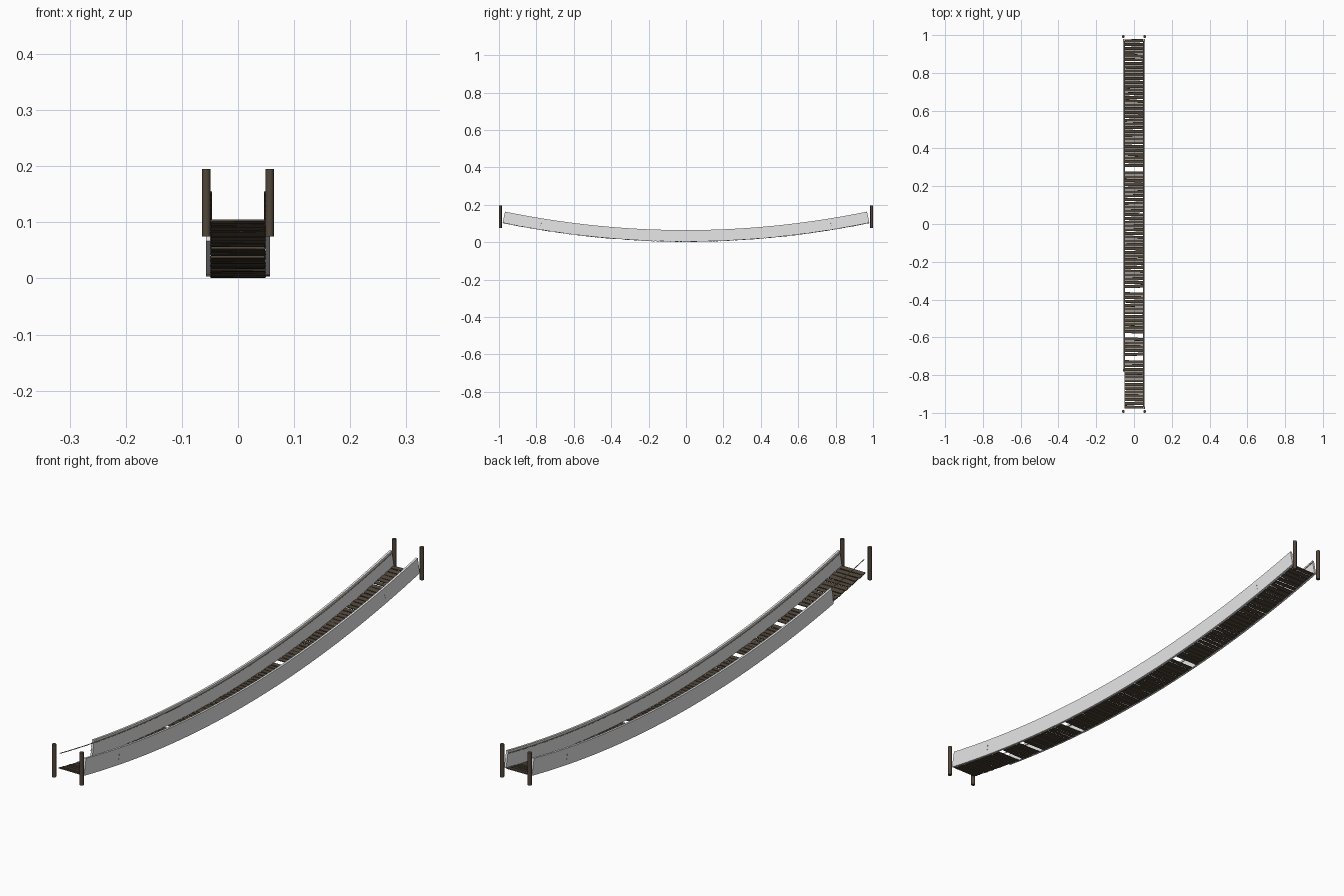
import bpy, bmesh, math, random
from mathutils import Matrix

random.seed(4)
if "Cube" in bpy.data.objects:
    bpy.data.objects.remove(bpy.data.objects["Cube"])


def material(name, rgb):
    m = bpy.data.materials.new(name)
    m.use_nodes = True
    m.diffuse_color = (*rgb, 1)
    m.node_tree.nodes["Principled BSDF"].inputs["Base Color"].default_value = (*rgb, 1)
    return m


WOOD = material("dark wood", (0.082, 0.062, 0.043))
ROPE = material("tan rope", (0.34, 0.26, 0.16))
NET = material("pale netting", (0.8, 0.8, 0.8))

END = 0.98


def slope(y):
    return math.atan(0.2 * y / END ** 2)


def above_deck(x, y, h):
    """Point at height h, square to the sagging deck line."""
    a = slope(y)
    return (x, y - h * math.sin(a), 0.0033 + 0.1 * (y / END) ** 2 + h * math.cos(a))


def span(y0, y1, n=40):
    return [y0 + (y1 - y0) * i / n for i in range(n + 1)]


def finish(name, bm, mat):
    bmesh.ops.recalc_face_normals(bm, faces=bm.faces)
    me = bpy.data.meshes.new(name)
    bm.to_mesh(me)
    bm.free()
    ob = bpy.data.objects.new(name, me)
    bpy.context.collection.objects.link(ob)
    me.materials.append(mat)
    return ob


def rope(name, points, radius):
    cu = bpy.data.curves.new(name, "CURVE")
    cu.dimensions = "3D"
    cu.bevel_depth = radius
    cu.bevel_resolution = 1
    cu.use_fill_caps = True
    sp = cu.splines.new("POLY")
    sp.points.add(len(points) - 1)
    for p, co in zip(sp.points, points):
        p.co = (*co, 1)
    cu.materials.append(ROPE)
    ob = bpy.data.objects.new(name, cu)
    bpy.context.collection.objects.link(ob)


# Thin deck planks, slightly crooked, with a few missing
bm = bmesh.new()
count = 98
step = 2 * END / count
lost = {round((y + END) / step - 0.5) for y in (0.29, -0.345, -0.59, -0.71)}
for i in range(count):
    if i in lost:
        continue
    y = -END + (i + 0.5) * step
    place = (Matrix.Translation(above_deck(random.uniform(-0.001, 0.001), y, 0))
             @ Matrix.Rotation(slope(y) + random.uniform(-0.09, 0.09), 4, "X")
             @ Matrix.Rotation(random.uniform(-0.025, 0.025), 4, "Z")
             @ Matrix.Diagonal((0.097, step * random.uniform(0.74, 0.9), 0.0032, 1)))
    bmesh.ops.create_cube(bm, size=1, matrix=place)
finish("deck_planks", bm, WOOD)

# Side netting as padded walls, the right one stopping short, with ropes inside
SECTION = ((0.049, 0), (0.057, 0), (0.057, 0.061), (0.049, 0.061))
for side, s, start in (("left", 1, -END), ("right", -1, -0.78)):
    bm = bmesh.new()
    rows = [[bm.verts.new(above_deck(s * x, y, h)) for x, h in SECTION]
            for y in span(start, END)]
    for a, b in zip(rows, rows[1:]):
        for i in range(4):
            j = (i + 1) % 4
            bm.faces.new((a[i], a[j], b[j], b[i]))
    bm.faces.new(rows[0])
    bm.faces.new(rows[-1])
    finish(side + "_netting", bm, NET)
    rope(side + "_hand_rope", [above_deck(s * 0.048, y, 0.052) for y in span(-END, END)], 0.0015)
    # Small knots showing through the net
    for y in (-0.78, 0.78):
        for h in (0.02, 0.034):
            rope(side + "_knot", [above_deck(s * 0.057, y, h + d) for d in (0, 0.005)], 0.001)

# Anchor posts at the four corners
for side, s in (("left", 1), ("right", -1)):
    for end, e in (("front", -1), ("back", 1)):
        bm = bmesh.new()
        bmesh.ops.create_cone(bm, cap_ends=True, segments=12, radius1=0.0075, radius2=0.0075,
                              depth=0.12, matrix=Matrix.Translation((s * 0.0565, e * 0.9925, 0.135)))
        ob = finish(f"{end}_{side}_post", bm, WOOD)
        for p in ob.data.polygons:
            p.use_smooth = abs(p.normal.z) < 0.5
